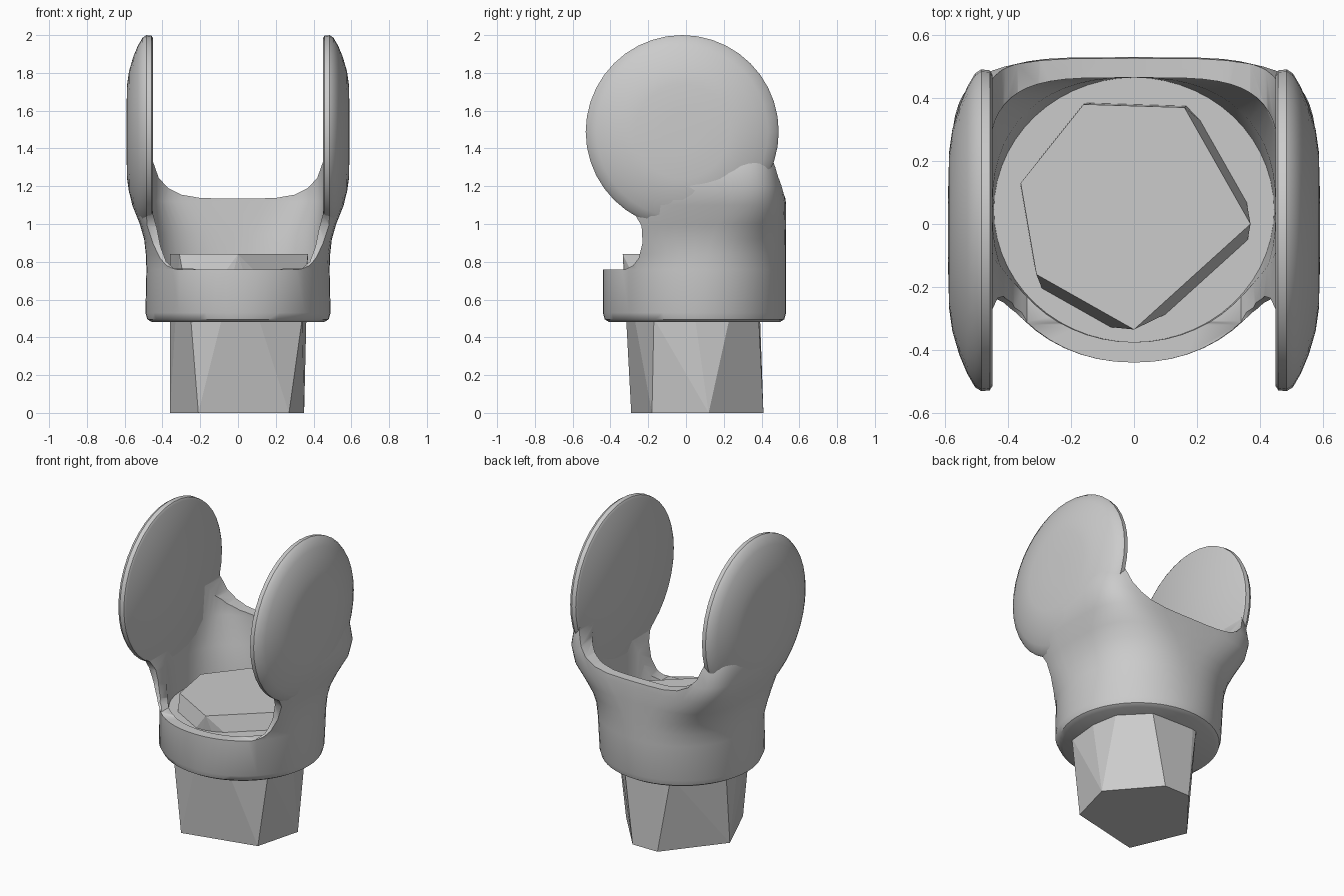
import bpy, bmesh, math

if "Cube" in bpy.data.objects:
    bpy.data.objects.remove(bpy.data.objects["Cube"])

grey = bpy.data.materials.new("plain_grey")
grey.use_nodes = True
grey.diffuse_color = (0.6, 0.6, 0.6, 1)
grey.node_tree.nodes["Principled BSDF"].inputs["Base Color"].default_value = (0.6, 0.6, 0.6, 1)


def finish(name, bm):
    bmesh.ops.recalc_face_normals(bm, faces=bm.faces)
    mesh = bpy.data.meshes.new(name)
    bm.to_mesh(mesh)
    bm.free()
    mesh.materials.append(grey)
    obj = bpy.data.objects.new(name, mesh)
    bpy.context.collection.objects.link(obj)
    return obj


def loft(name, rings):
    """Skin a closed solid through rings with equal point counts."""
    bm = bmesh.new()
    loops = [[bm.verts.new(p) for p in ring] for ring in rings]
    n = len(loops[0])
    for a, b in zip(loops, loops[1:]):
        for i in range(n):
            j = (i + 1) % n
            bm.faces.new((a[i], a[j], b[j], b[i]))
    bm.faces.new(loops[0])
    bm.faces.new(loops[-1])
    return finish(name, bm)


def section(z, hx, hy, back_power, front_power, count=56):
    """Oval outline; higher powers make that half squarer."""
    ring = []
    for i in range(count):
        a = 2 * math.pi * i / count
        c, s = math.cos(a), math.sin(a)
        e = 2 / (back_power if s > 0 else front_power)
        ring.append((math.copysign(abs(c) ** e, c) * hx,
                     0.045 + math.copysign(abs(s) ** e, s) * hy, z))
    return ring


def smooth(obj, degrees):
    bpy.ops.object.select_all(action="DESELECT")
    obj.select_set(True)
    bpy.context.view_layer.objects.active = obj
    bpy.ops.object.shade_smooth_by_angle(angle=math.radians(degrees))


def cut(obj, tool, operation):
    mod = obj.modifiers.new(operation.title(), "BOOLEAN")
    mod.object, mod.operation, mod.solver = tool, operation, "EXACT"
    bpy.context.view_layer.objects.active = obj
    bpy.ops.object.modifier_apply(modifier=mod.name)
    bpy.data.objects.remove(tool)


def cut_gap(obj, half, y0, y1):
    """Cut a mirrored front outline through obj from y0 to y1."""
    outline = [(-x, z) for x, z in reversed(half)] + list(half)
    cut(obj, loft("gap_cutter", [[(x, y, z) for x, z in outline] for y in (y0, y1)]),
        "DIFFERENCE")


# Collar: round at the base, flaring into the two side cheeks
collar = loft("collar", [section(*row) for row in (
    (0.48, 0.455, 0.45, 2, 2), (0.495, 0.48, 0.475, 2, 2),
    (0.53, 0.49, 0.485, 2, 2.1), (0.76, 0.485, 0.485, 2.2, 2.1),
    (0.84, 0.488, 0.485, 2.3, 2.4), (0.92, 0.497, 0.485, 2.6, 2.8),
    (1.0, 0.52, 0.485, 3.2, 3), (1.1, 0.56, 0.485, 4.3, 3),
    (1.2, 0.582, 0.475, 4.8, 3), (1.32, 0.57, 0.455, 4.8, 2.8),
    (1.43, 0.52, 0.44, 4.5, 2.4))])

# Side outline: low front lip, notch, then the neck below each cheek
outline = ((-0.6, 0.4), (0.7, 0.4), (0.7, 1.5), (-0.3, 1.5), (-0.42, 1.17),
           (-0.34, 1.1), (-0.27, 1.05), (-0.235, 0.99), (-0.23, 0.9),
           (-0.25, 0.82), (-0.28, 0.78), (-0.32, 0.76), (-0.6, 0.76))
cut(collar, loft("side_cutter", [[(x, y, z) for y, z in outline] for x in (-1, 1)]),
    "INTERSECT")

# Hollow inside
cut(collar, loft("hollow_cutter", [section(*row) for row in (
    (0.74, 0.445, 0.42, 2, 2), (0.95, 0.45, 0.42, 2.4, 2.4),
    (1.12, 0.462, 0.42, 4, 3), (1.6, 0.462, 0.42, 5, 3))]), "DIFFERENCE")

# U-shaped gap between the cheeks at the back, and the open front
cut_gap(collar, ((0.1, 1.135), (0.2, 1.138), (0.3, 1.155), (0.37, 1.19), (0.42, 1.245),
                 (0.45, 1.33), (0.462, 1.45), (0.462, 1.7)), 0.1, 1)
cut_gap(collar, ((0.34, 0.765), (0.38, 0.8), (0.41, 0.88), (0.43, 0.98),
                 (0.455, 1.07), (0.463, 1.7)), -1, 0)
smooth(collar, 35)

# Domed cheek discs, flat on the inside
dome = ((0.45, 0.495), (0.458, 0.508), (0.485, 0.511), (0.505, 0.498),
        (0.53, 0.455), (0.555, 0.395), (0.577, 0.32), (0.587, 0.25), (0.591, 0.1))
for side, label in ((1, "left_cheek"), (-1, "right_cheek")):
    cheek = loft(label, [
        [(side * x, -0.02 + r * math.cos(math.tau * i / 40),
          1.489 + r * math.sin(math.tau * i / 40)) for i in range(40)]
        for x, r in dome])
    smooth(cheek, 32)

# Faceted neck post
levels = (
    (0.0, ((-0.21, -0.29), (0.27, -0.18), (0.35, 0.12), (0.1, 0.41), (-0.08, 0.41), (-0.36, 0.06))),
    (0.5, ((-0.25, -0.31), (0.34, -0.17), (0.33, 0.23), (0.18, 0.385), (-0.16, 0.385), (-0.345, -0.03))),
    (0.84, ((0.0, -0.335), (0.37, 0.0), (0.16, 0.37), (-0.16, 0.38), (-0.36, 0.13), (-0.31, -0.16))))
bm = bmesh.new()
for z, points in levels:
    for x, y in points:
        bm.verts.new((x, y, z))
bmesh.ops.convex_hull(bm, input=bm.verts)
bmesh.ops.delete(bm, geom=[v for v in bm.verts if not v.link_faces], context="VERTS")
bmesh.ops.dissolve_limit(bm, angle_limit=math.radians(4), verts=bm.verts, edges=bm.edges)
finish("neck_post", bm)
